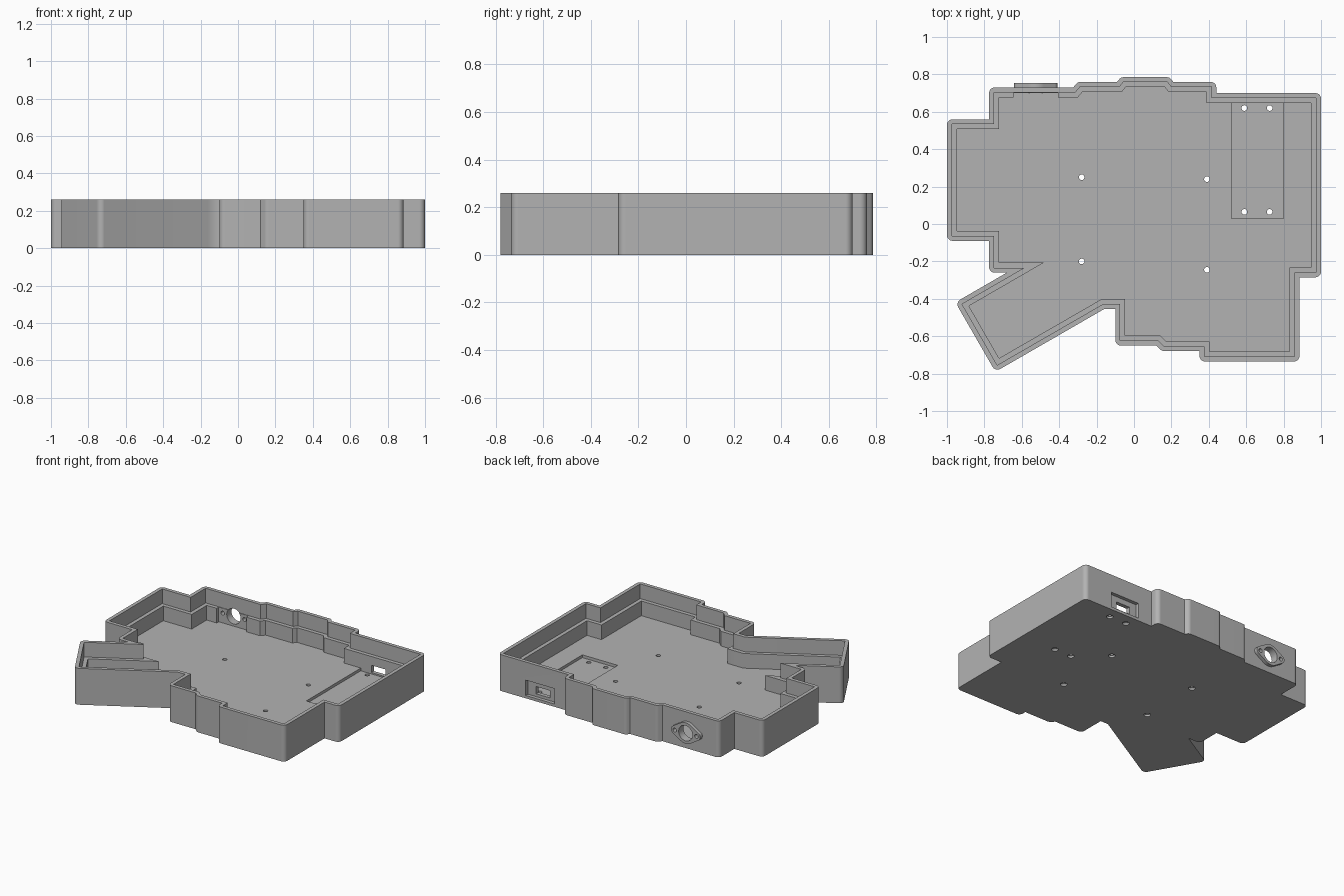
import bpy, bmesh, math
from mathutils import Vector, Matrix

if "Cube" in bpy.data.objects:
    bpy.data.objects.remove(bpy.data.objects["Cube"], do_unlink=True)

HEIGHT, LEDGE, FLOOR = 0.26, 0.155, 0.05

grey = bpy.data.materials.new("plain grey")
grey.use_nodes = True
grey.diffuse_color = (0.45, 0.45, 0.45, 1)
grey.node_tree.nodes["Principled BSDF"].inputs["Base Color"].default_value = grey.diffuse_color

# Clockwise plan of the case
PLAN = [Vector(p) for p in [
    (-1, .56), (-.775, .56), (-.775, .73), (-.325, .73), (-.3, .76), (-.09, .76),
    (-.07, .785), (.19, .785), (.21, .76), (.44, .76), (.44, .7), (1, .7),
    (1, -.285), (.885, -.285), (.885, -.735), (.35, -.735), (.35, -.68), (.15, -.68),
    (.12, -.65), (-.1, -.65), (-.1, -.455), (-.16, -.455), (-.741, -.79),
    (-.955, -.419), (-.68, -.26), (-.775, -.26), (-.775, -.09), (-1, -.09)]]


def corners(plan):
    """Each corner with its incoming and outgoing directions."""
    for i, p in enumerate(plan):
        yield p, (p - plan[i - 1]).normalized(), (plan[(i + 1) % len(plan)] - p).normalized()


def inset(plan, d):
    """Mitred inward offset of a clockwise plan."""
    out = []
    for p, a, b in corners(plan):
        na, nb = Vector((a.y, -a.x)), Vector((b.y, -b.x))
        out.append(p + (na + nb) * d / (1 + na.dot(nb)))
    return out


def rounded(plan, radius, steps=5):
    """Replace outward corners with arcs."""
    out = []
    for p, a, b in corners(plan):
        turn = a.angle_signed(b)
        if a.cross(b) > 0:
            out.append(p)
            continue
        turn = abs(turn)
        start = p - a * radius * math.tan(turn / 2)
        centre = start + Vector((a.y, -a.x)) * radius
        for k in range(steps + 1):
            out.append(centre + Matrix.Rotation(-turn * k / steps, 2) @ (start - centre))
    return out


def make(name, bm):
    bmesh.ops.recalc_face_normals(bm, faces=bm.faces[:])
    mesh = bpy.data.meshes.new(name)
    bm.to_mesh(mesh)
    bm.free()
    mesh.materials.append(grey)
    ob = bpy.data.objects.new(name, mesh)
    bpy.context.collection.objects.link(ob)
    return ob


def prism(name, plan, z0, z1):
    bm = bmesh.new()
    base = bm.faces.new([bm.verts.new((p[0], p[1], z0)) for p in plan])
    top = bmesh.ops.extrude_face_region(bm, geom=[base], use_keep_orig=True)["geom"]
    bmesh.ops.translate(bm, vec=(0, 0, z1 - z0),
                        verts=[v for v in top if isinstance(v, bmesh.types.BMVert)])
    return make(name, bm)


def box(name, x0, x1, y0, y1, z0, z1):
    return prism(name, [(x0, y0), (x0, y1), (x1, y1), (x1, y0)], z0, z1)


def rod(name, x, y, z, radius, depth, along_y=False):
    bm = bmesh.new()
    bmesh.ops.create_cone(bm, cap_ends=True, segments=24, radius1=radius, radius2=radius, depth=depth)
    turn = Matrix.Rotation(math.pi / 2 if along_y else 0, 4, 'X')
    bmesh.ops.transform(bm, matrix=Matrix.Translation((x, y, z)) @ turn, verts=bm.verts[:])
    return make(name, bm)


def carve(ob, cutters):
    """Subtract the cutters, bake the result and remove them."""
    for c in cutters:
        c.hide_render = True
        m = ob.modifiers.new("cut", 'BOOLEAN')
        m.operation, m.solver, m.object = 'DIFFERENCE', 'EXACT', c
    graph = bpy.context.evaluated_depsgraph_get()
    mesh = bpy.data.meshes.new_from_object(ob.evaluated_get(graph))
    ob.modifiers.clear()
    ob.data = mesh
    for c in cutters:
        bpy.data.objects.remove(c, do_unlink=True)


def smooth(ob):
    bpy.ops.object.select_all(action='DESELECT')
    ob.select_set(True)
    bpy.context.view_layer.objects.active = ob
    bpy.ops.object.shade_smooth_by_angle(angle=math.radians(30))
    ob.modifiers.new("flat walls", 'WEIGHTED_NORMAL').keep_sharp = True


# Case tray with a stepped inner wall
case = prism("case_tray", rounded(PLAN, 0.03), 0, HEIGHT)
cuts = [prism("upper_cavity", inset(PLAN, .026), LEDGE, .4),
        prism("lower_cavity", inset(PLAN, .053), FLOOR, .3)]

# Board pocket, port recess and port opening
cuts += [box("board_pocket", .52, .8, .03, .647, .03, .1),
         box("port_recess", .55, .78, .675, .8, .02, .13),
         box("port_opening", .605, .715, .6, .75, .04, .092)]

# Floor screw holes with counterbores underneath
for x, y in [(-.28, .25), (.39, .24), (-.28, -.2), (.39, -.245),
             (.59, .62), (.725, .62), (.59, .065), (.725, .065)]:
    cuts += [rod("screw_hole", x, y, .03, .015, .2),
             rod("counterbore", x, y, 0, .022, .03)]

# Round socket through the back wall, thinned on the inside
JX, JZ, EAR = -.525, .12, .086


def socket_holes():
    return [rod("socket_bore", JX, .72, JZ, .055, .2, True)] + [
        rod("socket_screw", JX + s * EAR, .72, JZ, .014, .2, True) for s in (-1, 1)]


cuts.append(box("socket_recess", JX - .118, JX + .118, .6, .7, FLOOR, LEDGE + .03))
carve(case, cuts + socket_holes())
smooth(case)

# Raised two-eared flange around the socket
bm = bmesh.new()
for cx, r in ((0, .075), (-EAR, .03), (EAR, .03)):
    for k in range(32):
        t = math.tau * k / 32
        for y in (.725, .755):
            bm.verts.new((JX + cx + r * math.cos(t), y, JZ + r * math.sin(t)))
hull = bmesh.ops.convex_hull(bm, input=bm.verts[:])
bmesh.ops.delete(bm, geom=list({g for g in hull["geom_interior"] + hull["geom_unused"]
                                if isinstance(g, bmesh.types.BMVert)}), context='VERTS')
bmesh.ops.dissolve_limit(bm, angle_limit=.01, verts=bm.verts[:], edges=bm.edges[:])
flange = make("socket_flange", bm)
carve(flange, socket_holes())
smooth(flange)
